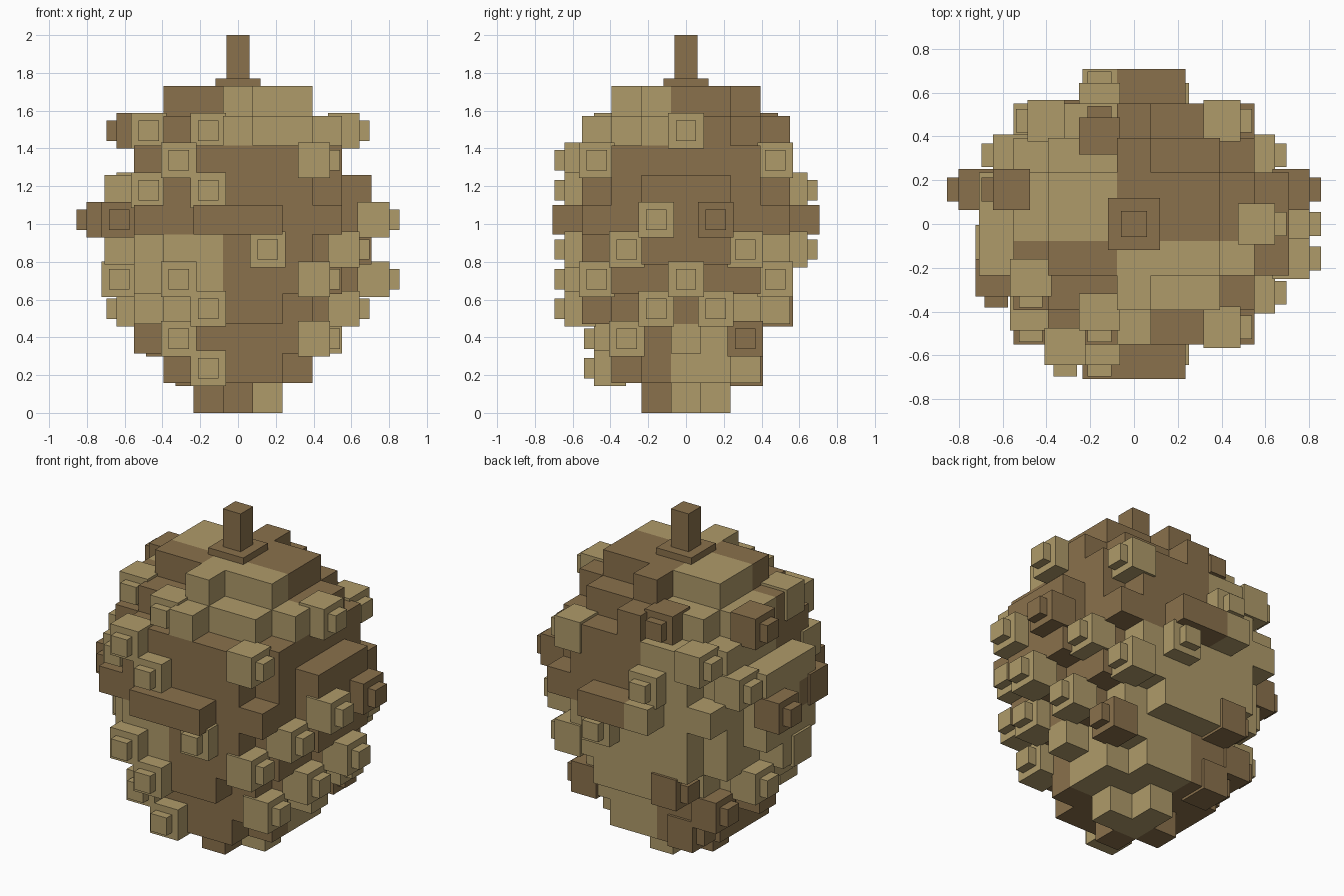
import bpy, bmesh
from mathutils import Vector

if "Cube" in bpy.data.objects:
    bpy.data.objects.remove(bpy.data.objects["Cube"])

S = 1.73 / 11  # size of one block


def material(name, rgb):
    m = bpy.data.materials.new(name)
    m.diffuse_color = (*rgb, 1)
    m.use_nodes = True
    m.node_tree.nodes["Principled BSDF"].inputs["Base Color"].default_value = m.diffuse_color
    return m


DARK = material("dark brown", (0.254, 0.165, 0.072))
LIGHT = material("light tan", (0.429, 0.328, 0.144))


def finish(bm, name):
    mesh = bpy.data.meshes.new(name)
    bm.to_mesh(mesh)
    bm.free()
    mesh.materials.append(DARK)
    mesh.materials.append(LIGHT)
    obj = bpy.data.objects.new(name, mesh)
    bpy.context.collection.objects.link(obj)
    return obj


def add_box(bm, lo, hi, mat=0):
    verts = bmesh.ops.create_cube(bm, size=1)["verts"]
    for v in verts:
        v.co = Vector([(a + b) / 2 + c * (b - a) for a, b, c in zip(lo, hi, v.co)])
    for f in {f for v in verts for f in v.link_faces}:
        f.material_index = mat


# Blocky egg: squared radius of each layer, in blocks, from bottom to top
RADII = [1.5, 6, 9.5, 12, 16.5, 17.3, 18.95, 17.3, 14.5, 10.5, 5.2]
cells = {(i, j, k) for k, r in enumerate(RADII)
         for i in range(-4, 5) for j in range(-4, 5) if i * i + 1.1 * j * j <= r}


def patch(i, j, k):
    """Light (1) or dark (0) patch on the husk, by region"""
    if j >= 0:
        if k >= 6:
            return int(i < 0)
        return int(i <= 2) if k >= 3 else int(i >= 0)
    if k >= 9:
        return int(i >= 0)
    if k >= 6:
        return int(i == -4 and k == 7)
    return int(i < 0) if k >= 3 else 0


# Husk: only the outer faces of the blocks
bm = bmesh.new()
cache = {}


def corner(p):
    if p not in cache:
        cache[p] = bm.verts.new(((p[0] - 0.5) * S, (p[1] - 0.5) * S, p[2] * S))
    return cache[p]


for c in sorted(cells):
    for axis in range(3):
        for sign in (-1, 1):
            n = list(c)
            n[axis] += sign
            if tuple(n) in cells:
                continue
            u, w = (axis + 1) % 3, (axis + 2) % 3
            ring = []
            for a, b in ((0, 0), (1, 0), (1, 1), (0, 1)):
                p = list(c)
                p[axis] += (sign + 1) // 2
                p[u] += a
                p[w] += b
                ring.append(corner(tuple(p)))
            face = bm.faces.new(ring if sign > 0 else ring[::-1])
            face.material_index = patch(*c)
# Merge flat neighbours of the same colour
bmesh.ops.dissolve_limit(bm, angle_limit=0.01, verts=bm.verts, edges=bm.edges,
                         delimit={'MATERIAL'})
finish(bm, "husk")


# Knobs: a cube set in the husk with a smaller tip, facing along one axis
def knobs(name, axis, sign, spots):
    bm = bmesh.new()
    for i, j, k, mat in spots:
        centre = Vector((i * S, j * S, (k + 0.5) * S))
        surface = centre[axis] + sign * S / 2
        for half, start, end in ((0.094, -0.075, 0.094), (0.054, 0.09, 0.146)):
            lo = [x - half for x in centre]
            hi = [x + half for x in centre]
            lo[axis], hi[axis] = sorted((surface + sign * start, surface + sign * end))
            add_box(bm, lo, hi, mat)
    finish(bm, name)


knobs("front_knobs", 1, -1, [
    (-3, -1, 9, 1), (-1, -2, 9, 1), (-2, -3, 8, 1), (-3, -2, 7, 1), (-1, -3, 7, 1),
    (-4, -1, 6, 0), (1, -3, 5, 1), (-4, 0, 4, 1), (-2, -3, 4, 1), (-1, -3, 3, 1),
    (-2, -2, 2, 1), (-1, -2, 1, 1)])
knobs("right_knobs", 0, 1, [(3, 0, 9, 1), (4, 0, 4, 1)] + [
    (i, s * j, k, 0 if s > 0 and (i, k) in ((4, 6), (2, 2)) else 1) for s in (-1, 1)
    for i, j, k in ((2, 3, 8), (4, 1, 6), (3, 2, 5), (2, 3, 4), (3, 1, 3), (2, 2, 2))])
knobs("left_knobs", 0, -1, [
    (-3, 1, 9, 0), (-2, 3, 8, 1), (-3, 2, 7, 1), (-4, 1, 6, 0),
    (-3, 1, 3, 1), (-1, 3, 3, 0), (-2, 2, 2, 0), (-1, 2, 1, 0)])
knobs("back_knobs", 1, 1, [(-1, 2, 9, 0), (-1, 3, 7, 1), (1, 3, 5, 1)])

# Stem with its collar
bm = bmesh.new()
add_box(bm, (-0.118, -0.118, 1.72), (0.118, 0.118, 1.77))
finish(bm, "stem_collar")
bm = bmesh.new()
add_box(bm, (-0.06, -0.06, 1.76), (0.06, 0.06, 2.0))
finish(bm, "stem")
